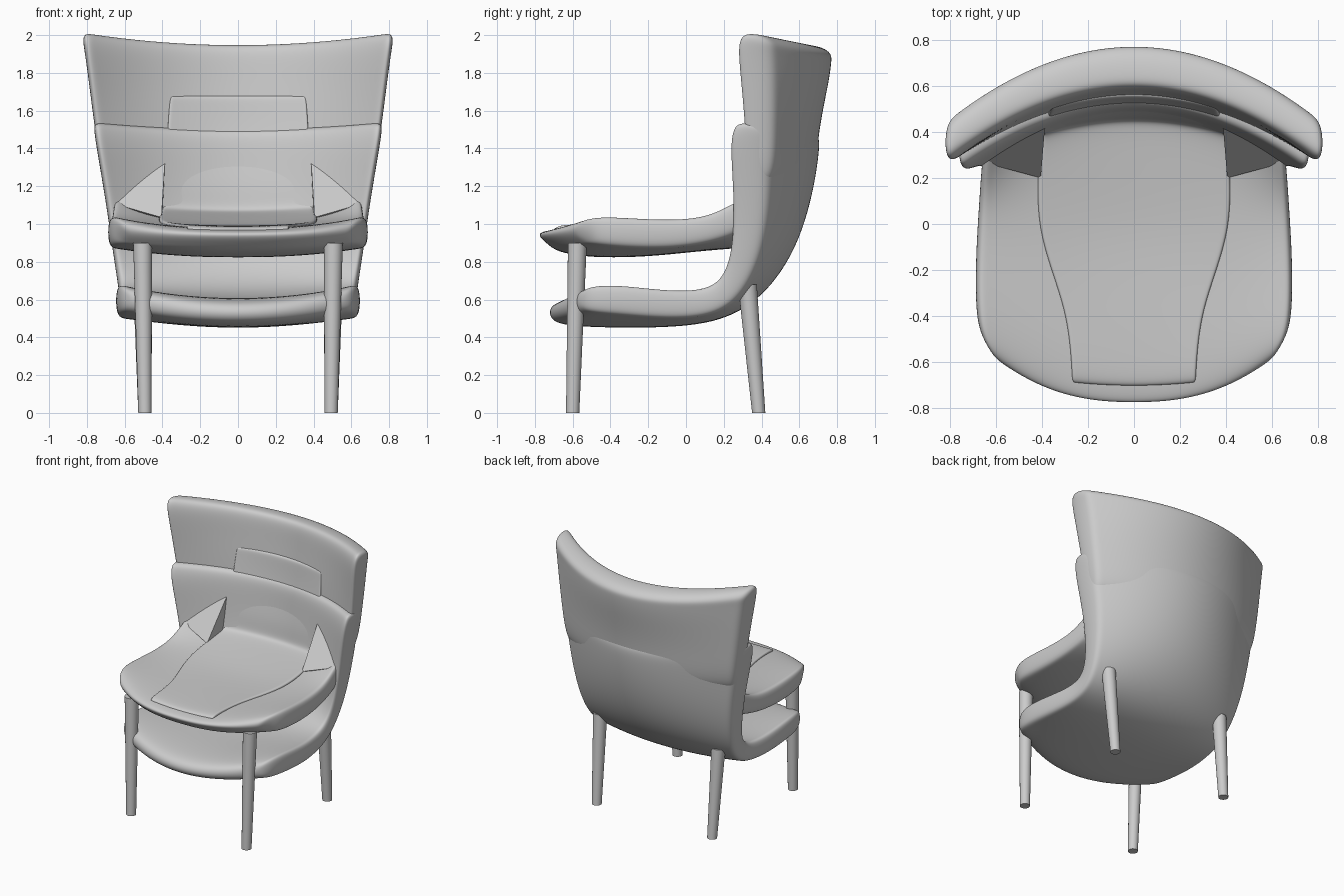
import bpy, bmesh
from mathutils import Vector

cube = bpy.data.objects.get("Cube")
if cube:
    bpy.data.objects.remove(cube)

GREY = (0.6, 0.6, 0.6, 1)
fabric = bpy.data.materials.new("plain_grey")
fabric.use_nodes = True
fabric.diffuse_color = GREY
fabric.node_tree.nodes["Principled BSDF"].inputs["Base Color"].default_value = GREY

HALF = [0, 0.2, 0.4, 0.6, 0.78, 0.93, 1]
ACROSS = [-u for u in reversed(HALF[1:])] + HALF


def make_object(name, bm, smooth=True):
    bmesh.ops.recalc_face_normals(bm, faces=bm.faces[:])
    mesh = bpy.data.meshes.new(name)
    bm.to_mesh(mesh)
    bm.free()
    obj = bpy.data.objects.new(name, mesh)
    bpy.context.collection.objects.link(obj)
    mesh.materials.append(fabric)
    for poly in mesh.polygons:
        poly.use_smooth = smooth
    return obj


def padded_sheet(name, rows, power=2.0):
    """Thick curved sheet. Each row: half width, centre y z, edge y z, thickness y z."""
    bm = bmesh.new()
    near, far = [], []
    for hw, yc, zc, ye, ze, dy, dz in rows:
        line_a, line_b = [], []
        for u in ACROSS:
            t = abs(u) ** power
            p = Vector((hw * u, yc + (ye - yc) * t, zc + (ze - zc) * t))
            line_a.append(bm.verts.new(p))
            line_b.append(bm.verts.new(p + Vector((0, dy, dz))))
        near.append(line_a)
        far.append(line_b)
    last = len(ACROSS) - 1
    for i in range(len(rows) - 1):
        for j in range(last):
            for g in (near, far):
                bm.faces.new((g[i][j], g[i][j + 1], g[i + 1][j + 1], g[i + 1][j]))
        for j in (0, last):
            bm.faces.new((near[i][j], near[i + 1][j], far[i + 1][j], far[i][j]))
    for i in (0, len(rows) - 1):
        for j in range(last):
            bm.faces.new((near[i][j], near[i][j + 1], far[i][j + 1], far[i][j]))
    obj = make_object(name, bm)
    sub = obj.modifiers.new("soften", "SUBSURF")
    sub.levels = sub.render_levels = 3


# Outer shell: lower seat pan sweeping up into the back
padded_sheet("shell", [
    (.58, -.725, .56, -.56, .63, 0, -.06),
    (.63, -.66, .60, -.50, .68, 0, -.14),
    (.65, -.40, .61, -.35, .685, 0, -.16),
    (.645, -.10, .60, -.10, .65, 0, -.15),
    (.625, .15, .62, .08, .65, .04, -.14),
    (.63, .32, .72, .18, .70, .09, -.11),
    (.66, .43, .90, .23, .85, .15, -.05),
    (.70, .48, 1.15, .235, 1.12, .19, -.02),
    (.75, .50, 1.38, .21, 1.40, .21, 0),
    (.765, .51, 1.47, .225, 1.50, .20, 0),
    (.76, .54, 1.51, .26, 1.545, .13, -.02),
])

# Winged headrest
padded_sheet("headrest", [
    (.715, .54, 1.20, .31, 1.20, .14, 0),
    (.76, .545, 1.50, .295, 1.50, .16, 0),
    (.795, .575, 1.75, .265, 1.78, .185, 0),
    (.815, .585, 1.88, .25, 1.93, .19, -.02),
    (.825, .60, 1.94, .265, 2.0, .175, -.04),
    (.81, .64, 1.95, .32, 2.015, .09, -.015),
])

# Floating seat cushion, running back into the shell
padded_sheet("seat_cushion", [
    (.60, -.80, .95, -.60, .965, .07, -.06),
    (.65, -.72, .97, -.53, 1.03, .04, -.12),
    (.69, -.50, .98, -.42, 1.05, 0, -.16),
    (.69, -.20, .98, -.15, 1.025, 0, -.155),
    (.675, .10, 1.0, .08, 1.03, 0, -.14),
    (.665, .35, 1.03, .21, 1.10, .05, -.15),
    (.65, .51, 1.06, .36, 1.19, .03, -.14),
], power=2.5)

# Thin centre panel running along the seat and up the back
padded_sheet("centre_panel", [
    (.27, -.705, .982, -.69, .988, 0, -.03),
    (.27, -.62, .99, -.62, 1.0, 0, -.03),
    (.29, -.40, .993, -.40, 1.0, 0, -.03),
    (.36, -.20, .993, -.20, 1.005, 0, -.03),
    (.42, 0, 1.0, 0, 1.02, 0, -.03),
    (.42, .25, 1.035, .23, 1.05, 0, -.03),
    (.40, .43, 1.06, .37, 1.075, .02, -.03),
    (.40, .46, 1.08, .40, 1.10, .03, -.02),
    (.395, .465, 1.20, .405, 1.20, .03, 0),
    (.375, .525, 1.45, .455, 1.45, .03, 0),
    (.365, .545, 1.64, .49, 1.64, .03, 0),
    (.36, .55, 1.68, .495, 1.68, .03, 0),
])


# Tapered, slightly splayed legs
def leg(name, foot, head):
    foot, head = Vector(foot), Vector(head)
    bm = bmesh.new()
    bmesh.ops.create_cone(bm, cap_ends=True, segments=24, radius1=.035, radius2=.05, depth=1)
    for v in bm.verts:
        end = head if v.co.z > 0 else foot
        v.co = Vector((v.co.x + end.x, v.co.y + end.y, end.z))
    obj = make_object(name, bm)
    bpy.context.view_layer.objects.active = obj
    obj.select_set(True)
    bpy.ops.object.shade_smooth_by_angle()
    obj.select_set(False)


# Wedge where each side of the cushion climbs the back
def bolster(name, s):
    bm = bmesh.new()
    corners = ((.385, .445, 1.36), (.665, .27, 1.11), (.405, .20, 1.035),
               (.40, .46, 1.0), (.60, .42, 1.0))
    verts = [bm.verts.new((s * x, y, z)) for x, y, z in corners]
    bmesh.ops.convex_hull(bm, input=verts)
    make_object(name, bm, smooth=False)


bpy.ops.object.select_all(action="DESELECT")
for side, s in (("left", 1), ("right", -1)):
    leg("front_leg_" + side, (s * .493, -.60, 0), (s * .505, -.575, .90))
    leg("back_leg_" + side, (s * .493, .385, 0), (s * .505, .325, .68))
    bolster("bolster_" + side, s)
